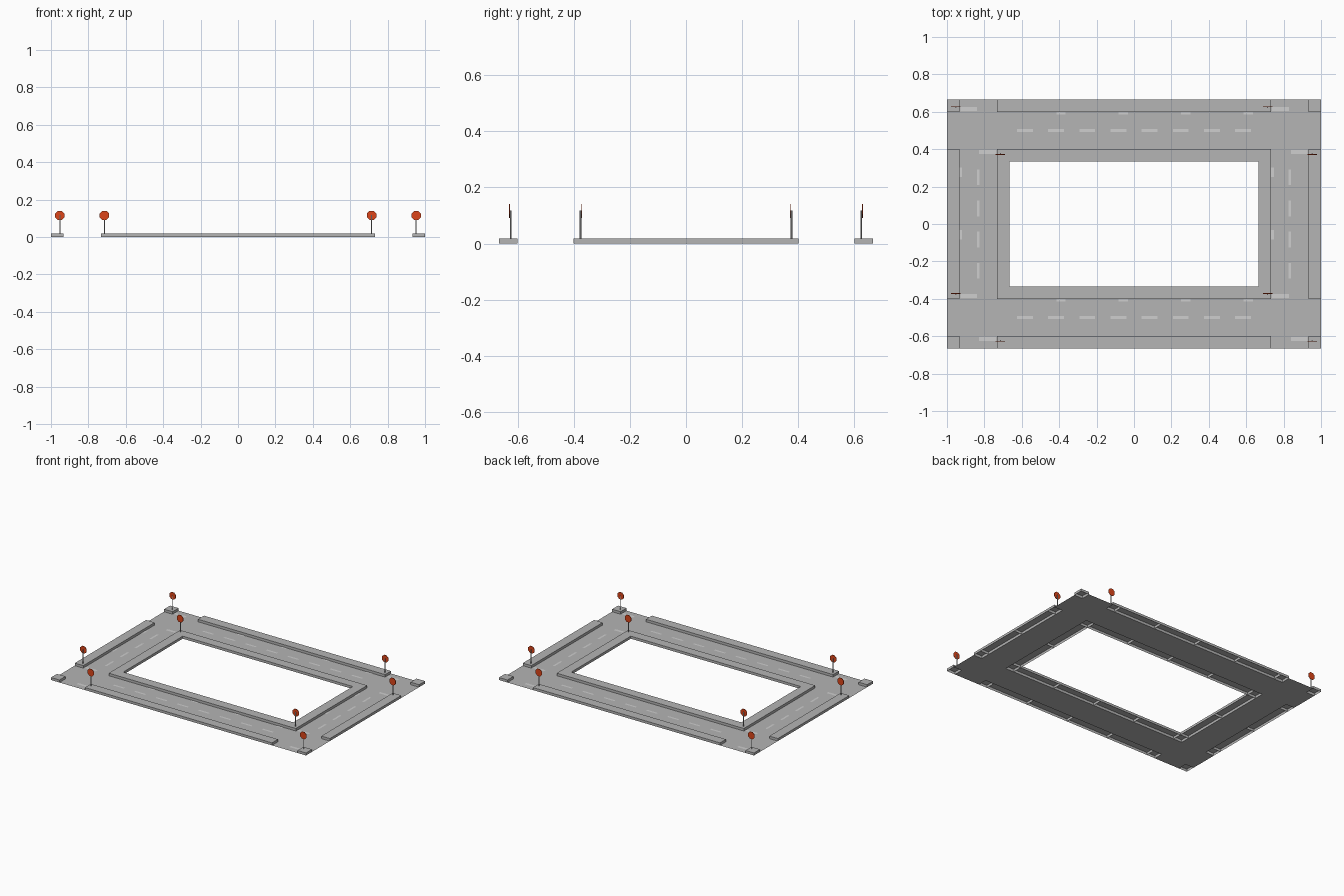
import bpy, bmesh, math
from mathutils import Matrix, Vector

if "Cube" in bpy.data.objects:
    bpy.data.objects.remove(bpy.data.objects["Cube"])


def material(name, rgb):
    m = bpy.data.materials.new(name)
    m.diffuse_color = (*rgb, 1)
    m.use_nodes = True
    m.node_tree.nodes["Principled BSDF"].inputs["Base Color"].default_value = m.diffuse_color
    return m


GREY = material("concrete_grey", (0.46, 0.46, 0.46))
PAINT = material("marking_light_grey", (0.62, 0.62, 0.62))
STEEL = material("post_grey", (0.46, 0.46, 0.46))
RED = material("sign_red", (0.72, 0.06, 0.01))

T = 1 / 3          # tile size
W = T / 5          # pavement width
H = 0.018          # kerb height


def finish(bm, name, mat):
    me = bpy.data.meshes.new(name)
    bm.to_mesh(me)
    bm.free()
    me.materials.append(mat)
    ob = bpy.data.objects.new(name, me)
    bpy.context.collection.objects.link(ob)
    return ob


def plate(bm, x0, x1, y0, y1, z):
    bm.faces.new([bm.verts.new(p) for p in
                  ((x0, y0, z), (x1, y0, z), (x1, y1, z), (x0, y1, z))])


def open_box(bm, x0, x1, y0, y1):
    """Box without a bottom, standing on z = 0."""
    g = bmesh.ops.create_cube(bm, size=1, matrix=Matrix.LocRotScale(
        Vector(((x0 + x1) / 2, (y0 + y1) / 2, H / 2)), None,
        Vector((x1 - x0, y1 - y0, H))))
    low = [f for f in {f for v in g["verts"] for f in v.link_faces}
           if f.calc_center_median().z < 1e-4]
    bmesh.ops.delete(bm, geom=low, context="FACES_ONLY")


corners = [(sx * 2.5 * T, sy * 1.5 * T) for sx in (-1, 1) for sy in (-1, 1)]
straight_x = [(x * T, s * 1.5 * T) for x in (-1.5, -0.5, 0.5, 1.5) for s in (-1, 1)]
straight_y = [(s * 2.5 * T, y * T) for y in (-0.5, 0.5) for s in (-1, 1)]
h, r = T / 2, T / 2 - W   # half tile, half carriageway

# road surface
bm = bmesh.new()
for cx, cy in corners:
    plate(bm, cx - r, cx + r, cy - h, cy + h, 0)
    for s in (-1, 1):
        a, b = sorted((cx + s * r, cx + s * h))
        plate(bm, a, b, cy - r, cy + r, 0)
for cx, cy in straight_x:
    plate(bm, cx - h, cx + h, cy - r, cy + r, 0)
for cx, cy in straight_y:
    plate(bm, cx - r, cx + r, cy - h, cy + h, 0)
finish(bm, "road", GREY)

# raised pavements, one hollow block per tile side
bm = bmesh.new()
for s in (-1, 1):
    lo, hi = sorted((s * r, s * h))
    for cx, cy in straight_x:
        open_box(bm, cx - h, cx + h, cy + lo, cy + hi)
    for cx, cy in straight_y:
        open_box(bm, cx + lo, cx + hi, cy - h, cy + h)
    for t in (-1, 1):
        tl, th = sorted((t * r, t * h))
        for cx, cy in corners:
            open_box(bm, cx + lo, cx + hi, cy + tl, cy + th)
finish(bm, "pavement", GREY)

# painted dashes, kerb drains and stop lines
bm = bmesh.new()
Z = 0.001
for d in (-T / 4, T / 4):
    for cx, cy in straight_x:
        plate(bm, cx + d - 0.042, cx + d + 0.042, cy - 0.007, cy + 0.007, Z)
    for cx, cy in straight_y:
        plate(bm, cx - 0.007, cx + 0.007, cy + d - 0.042, cy + d + 0.042, Z)
for cx, cy in straight_x:
    plate(bm, cx + 0.085, cx + 0.135, cy + 0.085, cy + r, Z)
for cx, cy in straight_y:
    plate(bm, cx - r, cx - 0.085, cy + 0.085, cy + 0.135, Z)
for cx, cy in corners:
    for s in (-1, 1):
        xa, xb = sorted((cx - s * 0.005, cx - s * 0.095))
        ya, yb = sorted((cy + s * 0.105, cy + s * 0.125))
        plate(bm, xa, xb, ya, yb, Z)
finish(bm, "road_markings", PAINT)

# octagonal signs on thin posts, two at each crossing
for cx, cy in corners:
    for s in (1, -1):
        x, y = cx - s * 0.119, cy + s * 0.124
        bm = bmesh.new()
        bmesh.ops.create_cone(bm, cap_ends=True, segments=8, radius1=0.003,
                              radius2=0.003, depth=0.118 - H,
                              matrix=Matrix.Translation((x, y, (0.118 + H) / 2)))
        finish(bm, "sign_post", STEEL)
        bm = bmesh.new()
        rot = Matrix.Rotation(math.pi / 2, 4, "X") @ Matrix.Rotation(math.pi / 8, 4, "Z")
        bmesh.ops.create_cone(bm, cap_ends=True, segments=8, radius1=0.027,
                              radius2=0.027, depth=0.003,
                              matrix=Matrix.Translation((x, y + s * 0.0045, 0.115)) @ rot)
        finish(bm, "sign_plate", RED)
